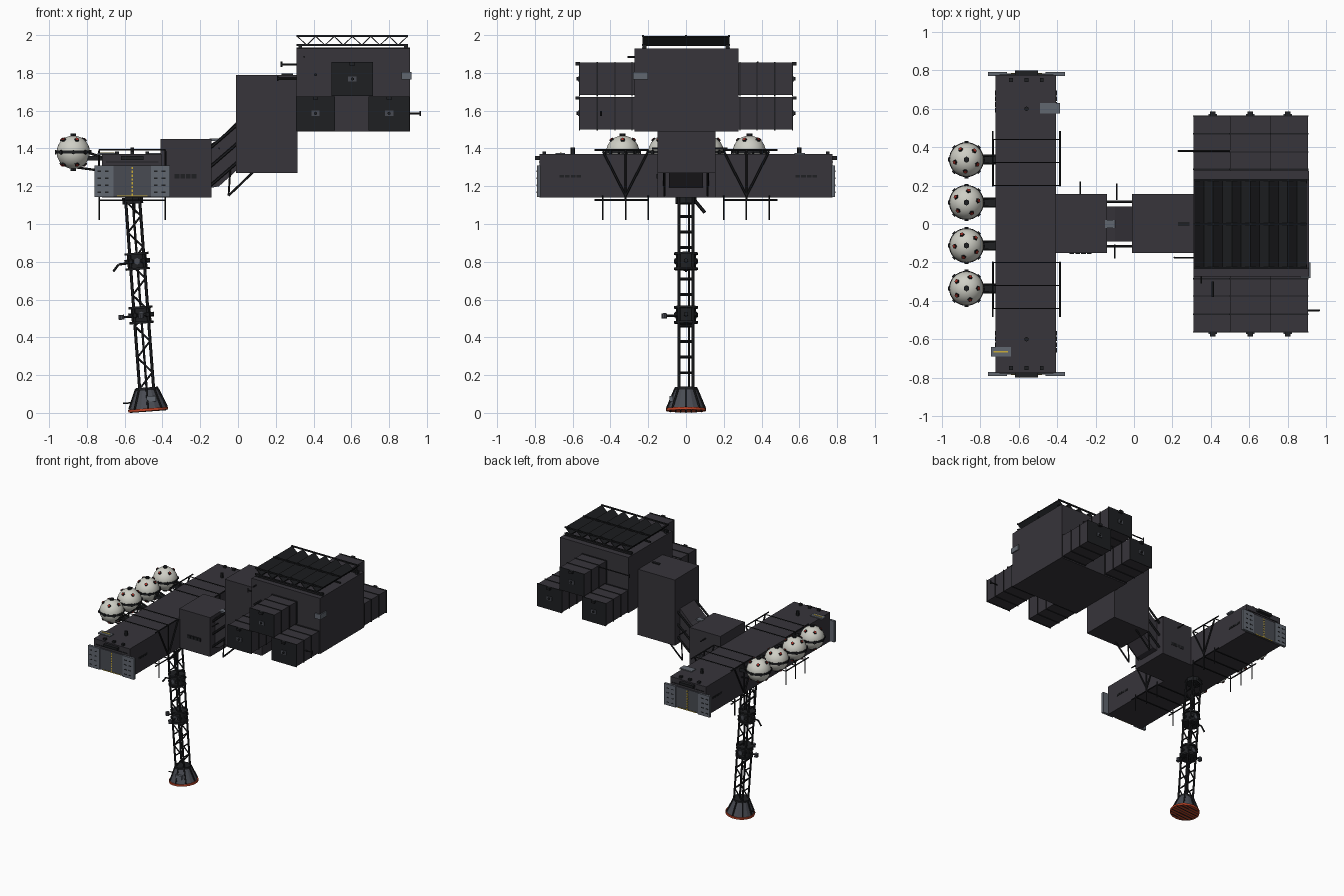
import bpy, bmesh, math
from mathutils import Vector as V, Matrix as M

cube = bpy.data.objects.get("Cube")
if cube:
    bpy.data.objects.remove(cube, do_unlink=True)


def material(name, *rgb):
    m = bpy.data.materials.new(name)
    m.use_nodes = True
    m.diffuse_color = (*rgb, 1)
    m.node_tree.nodes["Principled BSDF"].inputs["Base Color"].default_value = (*rgb, 1)
    return m


HULL = material("charcoal hull", .038, .035, .043)
FRAME = material("black frame", .013, .014, .016)
GREY = material("door grey", .12, .135, .16)
MID = material("slate grey", .065, .07, .085)
WHITE = material("tank white", .62, .62, .56)
RED = material("marker red", .4, .03, .02)
ORANGE = material("rim orange", .55, .06, .02)
YELLOW = material("stripe yellow", .6, .42, .04)


class Part:
    """Collects primitives into one named object."""

    def __init__(self, name, mat, smooth=False):
        self.name, self.mat, self.smooth = name, mat, smooth
        self.bm = bmesh.new()

    def __enter__(self):
        return self

    def __exit__(self, *_):
        me = bpy.data.meshes.new(self.name)
        self.bm.to_mesh(me)
        self.bm.free()
        me.materials.append(self.mat)
        ob = bpy.data.objects.new(self.name, me)
        bpy.context.collection.objects.link(ob)
        if self.smooth:
            bpy.context.view_layer.objects.active = ob
            ob.select_set(True)
            bpy.ops.object.shade_smooth_by_angle()
            ob.select_set(False)

    def box(self, x0, x1, y0, y1, z0, z1):
        size = M.Diagonal((x1 - x0, y1 - y0, z1 - z0, 1))
        mid = M.Translation(((x0 + x1) / 2, (y0 + y1) / 2, (z0 + z1) / 2))
        bmesh.ops.create_cube(self.bm, size=1, matrix=mid @ size)

    def cone(self, a, b, r, r2=None, sides=6):
        a, b = V(a), V(b)
        d = b - a
        mat = M.Translation((a + b) / 2) @ d.to_track_quat('Z', 'Y').to_matrix().to_4x4()
        bmesh.ops.create_cone(self.bm, cap_ends=True, segments=sides, radius1=r,
                              radius2=r if r2 is None else r2, depth=d.length, matrix=mat)

    def ball(self, c, r):
        bmesh.ops.create_uvsphere(self.bm, u_segments=32, v_segments=20, radius=r,
                                  matrix=M.Translation(c))

    def prism(self, pts, w):
        f = self.bm.faces.new([self.bm.verts.new((x, -w, z)) for x, z in pts])
        out = bmesh.ops.extrude_face_region(self.bm, geom=[f])["geom"]
        verts = [e for e in out if isinstance(e, bmesh.types.BMVert)]
        bmesh.ops.translate(self.bm, verts=verts, vec=(0, 2 * w, 0))
        bmesh.ops.recalc_face_normals(self.bm, faces=self.bm.faces)


SIDES = (-1, 1)

# Main hull blocks
with Part("cross_hangar", HULL) as p:
    p.box(-.72, -.405, -.775, .775, 1.14, 1.37)
with Part("connector_block", HULL) as p:
    p.box(-.41, -.14, -.15, .155, 1.14, 1.45)
with Part("angled_passage", HULL) as p:
    p.prism([(-.15, 1.19), (-.15, 1.42), (-.1, 1.45), (0, 1.55), (0, 1.29), (-.1, 1.2)], .09)
with Part("tall_block", HULL) as p:
    p.box(-.01, .315, -.15, .155, 1.27, 1.79)
with Part("upper_block", HULL) as p:
    p.box(.31, .91, -.272, .278, 1.49, 1.93)

# Passage struts on both sides
with Part("passage_struts", FRAME) as p:
    for s in SIDES:
        y = s * .115
        for z in (1.2, 1.3, 1.4):
            p.cone((-.15, y, z), (0, y, z + .13), .008)
        p.cone((-.05, y, 1.15), (.08, y, 1.275), .006)
        p.cone((-.05, y, 1.15), (-.04, y, 1.3), .005)

# Cargo pods in a triangular stack on each side, with ribs and end nubs
pods = [(.31, .51, 1.5), (.695, .905, 1.5), (.5, .71, 1.682)]
with Part("cargo_pods", HULL) as p, Part("pod_ribs", FRAME) as ribs, Part("pod_hatches", MID) as hatch:
    for s in SIDES:
        for x0, x1, z in pods:
            h = .172
            p.box(x0, x1, *sorted((s * .27, s * .565)), z, z + h)
            for y in (.285, .375, .47, .563):
                ribs.box(x0 - .004, x1 + .004, s * y - .003, s * y + .003, z - .004, z + h + .004)
            c, m = (x0 + x1) / 2, z + h / 2
            hatch.box(c - .022, c + .022, s * .568 - .004, s * .568 + .004, m - .014, m + .014)
            ribs.cone((c, s * .56, m), (c, s * .58, m), .009)
            ribs.box(c - .014, c + .014, s * .573 - .012, s * .573 + .012, z + h - .014, z + h + .004)

# Corrugated roof radiator
with Part("roof_radiator", FRAME) as p:
    n, x0, step = 12, .315, .0485
    for i in range(n):
        lo, hi = (1.947, 1.993) if i % 2 else (1.993, 1.947)
        a, b = x0 + i * step, x0 + (i + 1) * step
        t = .007
        p.prism([(a, lo - t / 2), (b, hi - t / 2), (b, hi + t / 2), (a, lo + t / 2)], .23)
    for y in (-.228, 0, .228):
        for z in (1.947, 1.995):
            p.box(.31, .9, y - .005, y + .005, z - .005, z + .005)
    for x in (.33, .89):
        for y in (-.22, .22):
            p.box(x - .01, x + .01, y - .01, y + .01, 1.925, 1.95)

# Hangar doors and their painted details at both ends
with Part("door_wings", GREY) as wing, Part("door_centres", MID) as mid, \
        Part("door_slots", FRAME) as slot, Part("door_stripes", YELLOW) as stripe:
    for s in SIDES:
        def plate(part, x0, x1, out, z0, z1):
            part.box(x0, x1, *sorted((s * .77, s * out)), z0, z1)
        plate(mid, -.66, -.46, .783, 1.145, 1.31)
        for x in (-.76, -.46):
            plate(wing, x, x + .1, .79, 1.143, 1.31)
            for i in range(4):
                z = 1.165 + i * .037
                for dx in (.015, .055):
                    plate(slot, x + dx, x + dx + .02, .792, z, z + .006)
        for i in range(8):
            plate(stripe, -.564, -.556, .786, 1.15 + i * .02, 1.162 + i * .02)
        plate(stripe, -.64, -.48, .786, 1.145, 1.15)
        plate(slot, -.7, -.42, .779, 1.325, 1.33)
        plate(slot, -.62, -.5, .8, 1.34, 1.36)

# Frame cage around the hangar
with Part("hangar_cage", FRAME) as p:
    for x in (-.735, -.385):
        for s in SIDES:
            for z in (1.127, 1.392):
                p.cone((x, s * .2, z), (x, s * .485, z), .005)
            for y in (.2, .32, .44):
                p.cone((x, s * y, 1.02), (x, s * y, 1.15), .004)
            for y in (.2, .44):
                p.cone((x, s * y, 1.385), (x, s * .32, 1.15), .006)
            p.cone((x, s * .32, 1.127), (x, s * .32, 1.392), .005)
    for s in SIDES:
        for y in (.2, .32, .44):
            for z in (1.127, 1.392):
                p.cone((-.735, s * y, z), (-.385, s * y, z), .004)

# Spherical tanks with belts, nubs and red markers
with Part("tanks", WHITE, True) as tank, Part("tank_fittings", FRAME) as fit, Part("tank_markers", RED) as mark:
    for k, y in enumerate((-.335, -.112, .112, .335)):
        c, r = V((-.872, y, 1.38)), .088
        tank.ball(c, r)
        fit.cone(c - V((0, 0, .008)), c + V((0, 0, .008)), r + .003, sides=32)
        for up in SIDES:
            pole = V((0, 0, up * r))
            fit.cone(c + pole * .97, c + pole * 1.12, .016)
            for i in range(5):
                a = math.tau * i / 5 + k * .7
                d = V((math.cos(a) * .68, math.sin(a) * .68, up * .73))
                fit.cone(c + d * r * .98, c + d * (r + .006), .013, sides=5)
                mark.cone(c + d * r, c + d * (r + .009), .009, sides=5)
        for i in range(8):
            a = math.tau * i / 8
            d = V((math.cos(a), math.sin(a), 0))
            fit.cone(c + d * r, c + d * (r + .009), .012)
        fit.box(-.8, -.71, y - .025, y + .025, 1.335, 1.36)
        for s in SIDES:
            fit.cone((-.8, y + s * .02, 1.38), (-.71, y + s * .02, 1.35), .007)
        fit.cone((-.86, y, 1.3), (-.71, y, 1.28), .006)

# Leaning lattice mast
BASE, TOP = V((-.475, 0, .01)), V((-.558, 0, 1.13))
UP = (TOP - BASE).normalized()
SIDE = V((UP.z, 0, -UP.x))


def on_mast(h, dx=0, dy=0):
    return BASE + UP * h + SIDE * dx + V((0, dy, 0))


with Part("mast_lattice", FRAME) as p:
    w, step = .037, .083
    for sy in SIDES:
        for sx in SIDES:
            p.cone(on_mast(.1, sx * w, sy * w), on_mast(1.13, sx * w, sy * w), .008)
        for i in range(12):
            h, d = .12 + i * step, w if i % 2 else -w
            p.cone(on_mast(h, d, sy * w), on_mast(h + step, -d, sy * w), .005)
            p.cone(on_mast(h, sy * w, -w), on_mast(h, sy * w, w), .005)
    p.cone(on_mast(.12, 0, .015), on_mast(1.1, 0, .015), .006)
    p.cone(on_mast(1.1), on_mast(1.135), .055, sides=8)
    p.cone((-.55, .05, 1.12), (-.55, .1, 1.06), .009)

# Collars with flanges and side lamps
with Part("mast_collars", FRAME) as p, Part("collar_boxes", MID) as q:
    for h in (.51, .795):
        p.cone(on_mast(h - .04), on_mast(h + .04), .052, sides=12)
        for e in (-.042, .038):
            p.cone(on_mast(h + e - .004), on_mast(h + e + .008), .064, sides=12)
        for i in range(6):
            a = math.tau * i / 6
            p.cone(on_mast(h), on_mast(h, math.cos(a) * .068, math.sin(a) * .068), .012)
        q.cone(on_mast(h, 0, -.056), on_mast(h, 0, .056), .018)
    p.cone(on_mast(.505, 0), on_mast(.505, -.1), .006)
    p.cone(on_mast(.505, 0), on_mast(.505, 0, -.11), .006)
    p.cone(on_mast(.79, 0), on_mast(.785, -.1), .006)
    p.cone(on_mast(.785, -.1), on_mast(.75, -.13), .006)
    for d in ((-.105, 0), (0, -.115)):
        q.cone(on_mast(.492, *d), on_mast(.518, *d), .015, sides=10)

# Flared docking foot
with Part("foot_bell", MID) as p:
    p.cone(on_mast(.012), on_mast(.12), .1, .055, 16)
with Part("foot_ribs", FRAME) as p:
    p.cone(on_mast(.11), on_mast(.125), .06, sides=16)
    for i in range(8):
        a = math.tau * i / 8
        x, y = math.cos(a), math.sin(a)
        p.cone(on_mast(.015, x * .1, y * .1), on_mast(.12, x * .056, y * .056), .006)
    for i in range(-3, 4):
        y, half = i * .027, math.sqrt(.0095 - (i * .027) ** 2)
        p.cone(on_mast(.002, -half, y), on_mast(.002, half, y), .005)
    p.cone(on_mast(.05, -.06), on_mast(.05, -.13), .004)
with Part("foot_rim", ORANGE) as p:
    p.cone(on_mast(0), on_mast(.014), .106, sides=24)
with Part("foot_plate", GREY) as p:
    p.box(-.485, -.435, -.088, -.07, .06, .09)

# Small equipment plates and windows
with Part("equipment_plates", GREY) as p:
    p.box(-.49, -.385, .575, .63, 1.365, 1.376)
    p.box(-.745, -.64, -.69, -.64, 1.365, 1.376)
    p.box(.865, .918, -.28, -.2, 1.765, 1.805)
    p.box(-.41, -.395, -.08, .08, 1.165, 1.175)
    p.box(-.15, -.1, -.02, .02, 1.44, 1.453)
with Part("plate_stripe", YELLOW) as p:
    p.box(-.73, -.655, -.668, -.66, 1.37, 1.379)
with Part("windows", FRAME) as p:
    for i in range(4):
        x, y = -.335 + i * .03, .58 + i * .03
        for s in SIDES:
            p.box(x, x + .024, s * .153 - .004, s * .153 + .004, 1.24, 1.265)
            for face in (-.405, -.72):
                p.box(face - .003, face + .003, s * y, s * y + .024, 1.245, 1.26)
    for s in SIDES:
        p.box(.31, .91, s * .23 - .003, s * .23 + .003, 1.928, 1.934)
        for i in range(3):
            p.box(-.65 + i * .08, -.63 + i * .08, s * .75 - .01, s * .75 + .01, 1.37, 1.385)
        p.cone((-.56, s * .6, 1.37), (-.56, s * .6, 1.405), .012)
    p.box(.23, .29, -.01, .01, 1.788, 1.797)

# Whip aerials
with Part("aerials", FRAME) as p:
    for y, z, x0, x1 in ((-.45, 1.585, .9, .965), (.38, 1.845, .52, .23), (-.175, 1.77, .32, .21)):
        p.cone((x0, y, z), (x1, y, z), .005)
        p.cone((x1, y, z - .014), (x1, y, z + .014), .005)
    for x, y, z in ((-.28, .22, 1.4), (-.09, .21, 1.4), (-.1, -.18, 1.4)):
        p.cone((x, y * .6, z), (x, y, z), .005)
    p.cone((.41, -.3, 1.79), (.41, -.38, 1.79), .008)
    p.cone((.35, -.2, 1.885), (.35, -.31, 1.885), .005)
